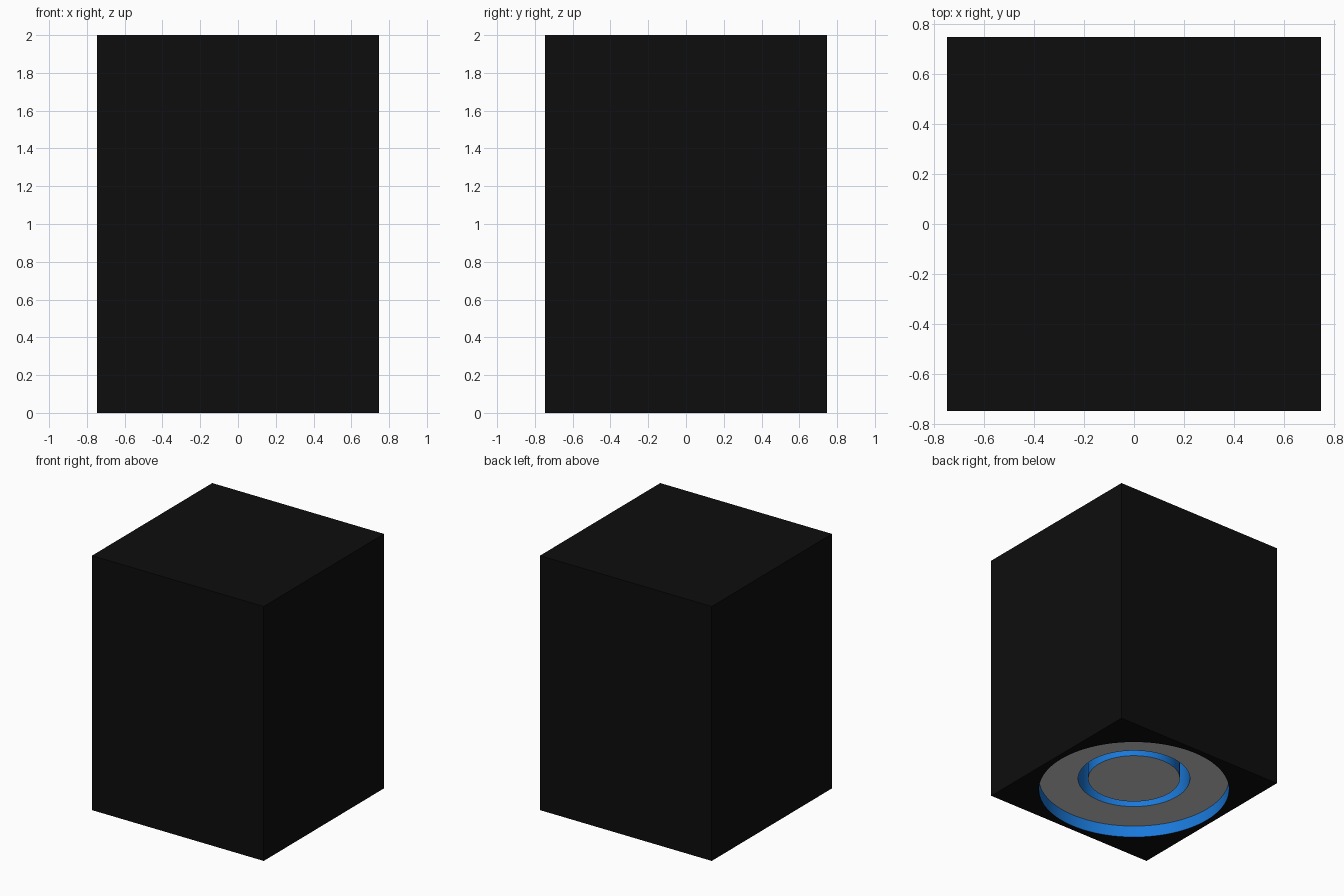
import bpy, bmesh, math

if "Cube" in bpy.data.objects:
    bpy.data.objects.remove(bpy.data.objects["Cube"])

W, H = 1.494, 2.0              # case width / height
R_OUT, DEPTH = 0.70, 0.093     # round recess in the underside
G_OUT, G_IN, G_TOP = 0.412, 0.338, 0.45   # deep ring slot in the recess
SEG = 96


def material(name, rgb):
    m = bpy.data.materials.new(name)
    m.diffuse_color = (*rgb, 1)
    m.use_nodes = True
    m.node_tree.nodes["Principled BSDF"].inputs["Base Color"].default_value = m.diffuse_color
    return m


def lathe(name, profile, mat=None):
    """Revolve (radius, z) points round the z axis."""
    bm = bmesh.new()
    rings = []
    for r, z in profile:
        if r == 0:
            rings.append([bm.verts.new((0, 0, z))] * SEG)
        else:
            rings.append([bm.verts.new((r * math.cos(2 * math.pi * i / SEG),
                                        r * math.sin(2 * math.pi * i / SEG), z))
                          for i in range(SEG)])
    for lo, hi in zip(rings, rings[1:]):
        for i in range(SEG):
            j = (i + 1) % SEG
            bm.faces.new(dict.fromkeys((lo[i], lo[j], hi[j], hi[i])))
    me = bpy.data.meshes.new(name)
    bm.to_mesh(me)
    bm.free()
    ob = bpy.data.objects.new(name, me)
    bpy.context.collection.objects.link(ob)
    if mat:
        me.materials.append(mat)
    bpy.ops.object.select_all(action='DESELECT')
    ob.select_set(True)
    bpy.context.view_layer.objects.active = ob
    bpy.ops.object.shade_smooth_by_angle(angle=math.radians(30))
    return ob


black = material("black", (0.004, 0.004, 0.004))
blue = material("blue", (0.01, 0.19, 0.7))

# Black case with a round opening underneath
bpy.ops.mesh.primitive_cube_add(size=1, location=(0, 0, H / 2))
case = bpy.context.object
case.name = "case"
case.scale = (W, W, H)
bpy.ops.object.transform_apply(location=True, scale=True)
case.data.materials.append(black)

r = R_OUT + 0.001
cutter = lathe("opening_cutter", [(0, -0.2), (r, -0.2), (r, 0.5), (0, 0.5)], black)
cutter.hide_render = True
cutter.hide_viewport = True
cut = case.modifiers.new("opening", 'BOOLEAN')
cut.operation = 'DIFFERENCE'
cut.solver = 'EXACT'
cut.object = cutter

# Blue walls of the recess and of the ring slot
lathe("recess_wall", [(R_OUT, DEPTH), (R_OUT, 0)], blue)
lathe("ring_slot", [(G_IN, DEPTH), (G_IN, G_TOP), (G_OUT, G_TOP), (G_OUT, DEPTH)], blue)

# Grey plates in the recess, either side of the slot
lathe("centre_plate", [(0, DEPTH), (G_IN, DEPTH)])
lathe("outer_plate", [(G_OUT, DEPTH), (R_OUT, DEPTH)])
